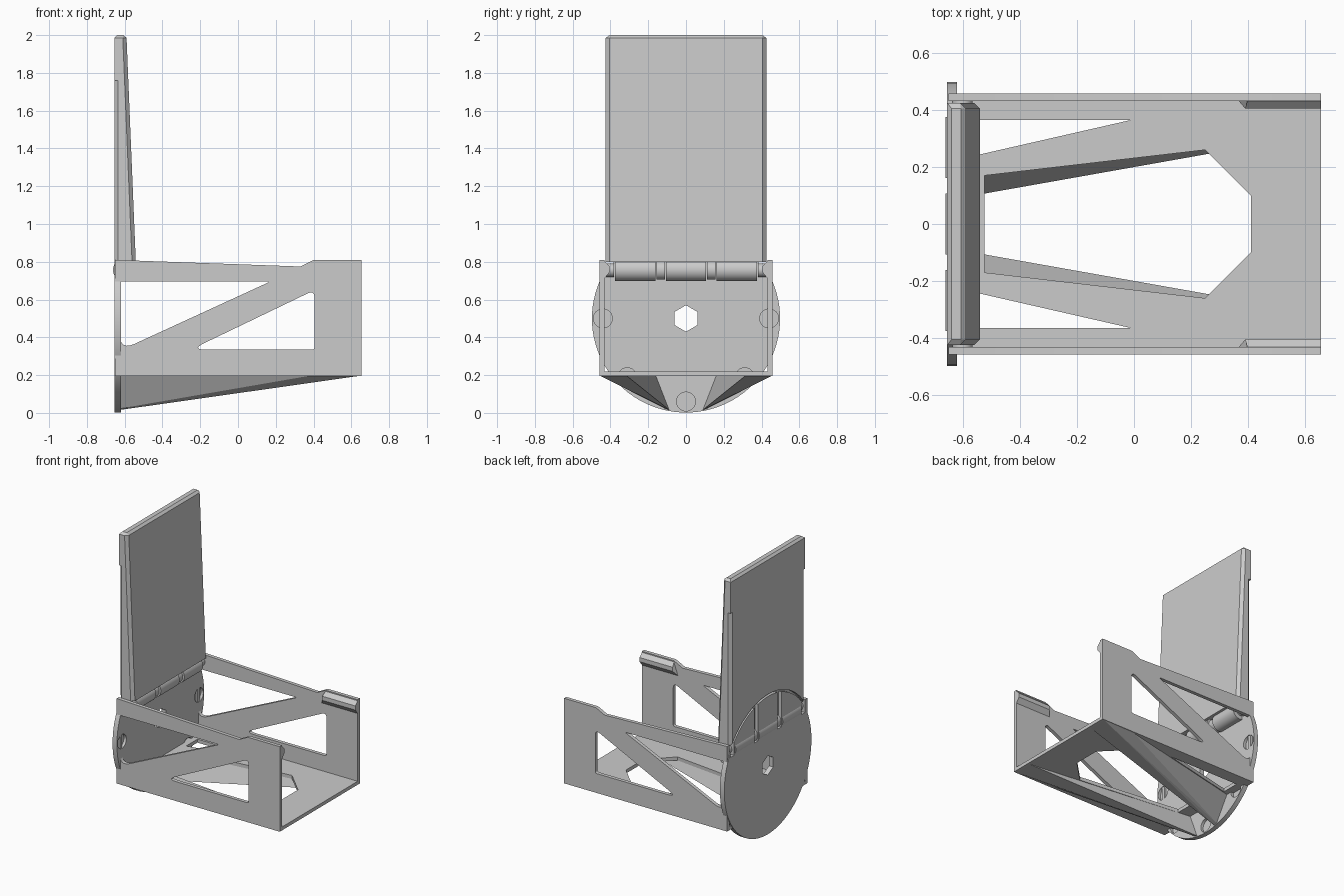
import bpy, bmesh, math
from mathutils import Vector

old = bpy.data.objects.get("Cube")
if old:
    bpy.data.objects.remove(old, do_unlink=True)

grey = bpy.data.materials.new("plain_grey")
grey.use_nodes = True
grey.diffuse_color = (0.6, 0.6, 0.6, 1)
grey.node_tree.nodes["Principled BSDF"].inputs["Base Color"].default_value = (0.6, 0.6, 0.6, 1)


def finish(name, bm):
    bmesh.ops.recalc_face_normals(bm, faces=bm.faces)
    mesh = bpy.data.meshes.new(name)
    bm.to_mesh(mesh)
    bm.free()
    mesh.materials.append(grey)
    obj = bpy.data.objects.new(name, mesh)
    bpy.context.collection.objects.link(obj)
    return obj


def prism(name, pts, axis, lo, hi):
    """Extrude a 2D outline along an axis."""
    place = {"x": lambda u, v, d: (d, u, v),
             "y": lambda u, v, d: (u, d, v),
             "z": lambda u, v, d: (u, v, d)}[axis]
    bm = bmesh.new()
    a = [bm.verts.new(place(u, v, lo)) for u, v in pts]
    b = [bm.verts.new(place(u, v, hi)) for u, v in pts]
    bm.faces.new(a)
    bm.faces.new(b)
    n = len(pts)
    for i in range(n):
        j = (i + 1) % n
        bm.faces.new((a[i], a[j], b[j], b[i]))
    return finish(name, bm)


def hull(name, pts):
    bm = bmesh.new()
    for p in pts:
        bm.verts.new(p)
    bmesh.ops.convex_hull(bm, input=bm.verts)
    bmesh.ops.dissolve_limit(bm, angle_limit=0.01, verts=bm.verts, edges=bm.edges)
    return finish(name, bm)


def circle(cu, cv, r, n=96, start=0.0):
    return [(cu + r * math.cos(start + math.tau * i / n),
             cv + r * math.sin(start + math.tau * i / n)) for i in range(n)]


def rect(u0, u1, v0, v1):
    return [(u0, v0), (u1, v0), (u1, v1), (u0, v1)]


def rounded(corners, steps=6):
    """Round each (u, v, radius) corner of a polygon."""
    out = []
    n = len(corners)
    for i, (u, v, r) in enumerate(corners):
        p = Vector((u, v))
        a = p + (Vector(corners[i - 1][:2]) - p).normalized() * r
        b = p + (Vector(corners[(i + 1) % n][:2]) - p).normalized() * r
        for k in range(steps + 1):
            t = k / steps
            q = a * (1 - t) ** 2 + p * 2 * t * (1 - t) + b * t * t
            out.append((q.x, q.y))
    return out


def cut(obj, cutters):
    bpy.context.view_layer.objects.active = obj
    for c in cutters:
        m = obj.modifiers.new("cut", "BOOLEAN")
        m.object, m.operation, m.solver = c, "DIFFERENCE", "EXACT"
        bpy.ops.object.modifier_apply(modifier=m.name)
        bpy.data.objects.remove(c, do_unlink=True)


def smooth(obj):
    bpy.ops.object.select_all(action="DESELECT")
    obj.select_set(True)
    bpy.context.view_layer.objects.active = obj
    bpy.ops.object.shade_smooth_by_angle(angle=math.radians(30))


BACK = -0.655
SIDES = (("left", 1), ("right", -1))

# Floor with the large central opening and two slim triangular openings
floor = prism("floor", rect(-0.65, 0.655, -0.458, 0.458), "z", 0.195, 0.22)
opening = [(-0.525, -0.17), (0.25, -0.26), (0.41, -0.1),
           (0.41, 0.1), (0.25, 0.26), (-0.525, 0.17)]
cut(floor, [prism("cutter", opening, "z", 0.1, 0.3)] +
    [prism("cutter", [(-0.58, s * 0.235), (-0.01, s * 0.365), (-0.58, s * 0.365)], "z", 0.1, 0.3)
     for _, s in SIDES])

# Side walls, catch lips and the ribs under the floor
wall_outline = [(-0.65, 0.195), (0.655, 0.195), (0.655, 0.81), (0.4, 0.81),
                (0.33, 0.775), (-0.65, 0.81)]
upper_hole = rounded([(-0.625, 0.695, 0.005), (-0.625, 0.33, 0.085), (0.17, 0.695, 0.02)])
lower_hole = rounded([(-0.25, 0.335, 0.08), (0.405, 0.335, 0.015), (0.405, 0.65, 0.04)])
lip = [(0.44, 0.81), (0.405, 0.775), (0.405, 0.745), (0.44, 0.70)]
for side, s in SIDES:
    wall = prism(side + "_wall", wall_outline, "y", s * 0.432, s * 0.458)
    cut(wall, [prism("cutter", h, "y", s * 0.35, s * 0.55) for h in (upper_hole, lower_hole)])
    smooth(wall)
    catch = prism(side + "_catch_lip", [(s * y, z) for y, z in lip], "x", 0.36, 0.655)
    for v in catch.data.vertices:
        if v.co.x < 0.5:
            # The lip's inner end tapers back into the wall
            v.co.x = 0.39 if abs(v.co.y) < 0.42 else 0.4 if v.co.z > 0.8 else 0.36
    hull(side + "_rib", [(x, s * y, z) for x, y, z in (
        (-0.63, 0.16, 0.2), (-0.63, 0.22, 0.2), (0.4, 0.455, 0.2), (0.65, 0.455, 0.197),
        (0.65, 0.315, 0.197), (-0.63, 0.088, 0.015), (-0.63, 0.11, 0.022))])

# Round end plate with hexagonal hole, shallow round pockets and hinge slots
plate = prism("round_end_plate", circle(0, 0.5, 0.498), "x", BACK, -0.62)
cutters = [prism("cutter", circle(0, 0.5, 0.07, 6, math.pi / 2), "x", -0.8, -0.5)]
for k in range(8):
    a = k * math.tau / 8
    if math.sin(a) < 0.5:
        pocket = circle(0.44 * math.cos(a), 0.5 + 0.44 * math.sin(a), 0.05, 32)
        cutters.append(prism("cutter", pocket, "x", -0.64, -0.6))
for _, s in SIDES:
    cutters.append(prism("cutter", rect(s * 0.11, s * 0.155, 0.72, 1.1), "x", -0.8, -0.5))
    cutters.append(prism("cutter", rect(s * 0.385, s * 0.425, 0.72, 1.1), "x", -0.8, -0.5))
cut(plate, cutters)
smooth(plate)

# Tall tapered flap with bevelled rim
W, C = 0.425, 0.02
pts = []
for s in (1, -1):
    pts += [(-0.64, s * (W - C), 2.0), (-0.607, s * (W - C), 2.0)]
    for z, front in ((1.985, -0.59), (0.8, -0.541)):
        pts += [(BACK, s * W, z), (front - C, s * W, z), (front, s * (W - C), z)]
flap = hull("flap", pts)
cutters = [prism("cutter", circle(0, 0.5, 0.513), "x", -0.7, -0.63)]
for _, s in SIDES:
    corner = [(-0.67, s * 0.39), (-0.67, s * 0.44), (-0.62, s * 0.44)]
    cutters.append(prism("cutter", corner, "z", 0.7, 1.76))
cut(flap, cutters)

# Hinge barrels on the flap, with slimmer knuckles between them
for name, y in (("right", -0.268), ("middle", 0), ("left", 0.268)):
    smooth(prism(name + "_hinge_barrel", circle(-0.602, 0.757, 0.06, 48), "y", y - 0.107, y + 0.107))
for side, s in SIDES:
    for name, y0, y1, r in (("inner", 0.112, 0.156, 0.05), ("outer", 0.38, 0.44, 0.035)):
        smooth(prism(side + "_" + name + "_knuckle", circle(-0.602, 0.755, r, 32),
                     "y", s * y0, s * y1))
